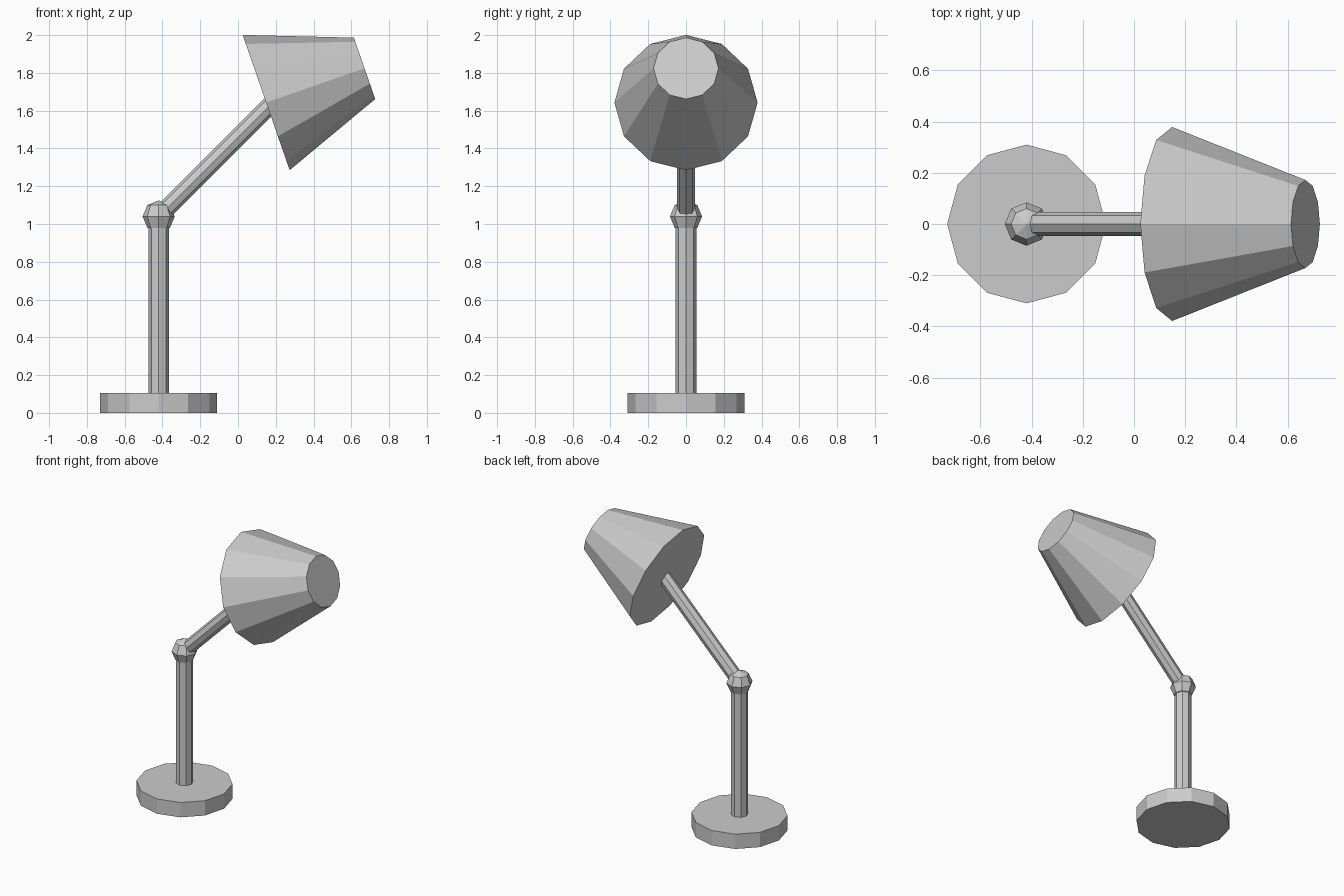
import bpy
from math import atan2, hypot

if "Cube" in bpy.data.objects:
    bpy.data.objects.remove(bpy.data.objects["Cube"])

X = -0.42  # stem axis


def tube(name, start, end, r1, r2, sides):
    """Capped cone or cylinder between two (x, z) points in the y = 0 plane."""
    dx, dz = end[0] - start[0], end[1] - start[1]
    bpy.ops.mesh.primitive_cone_add(
        vertices=sides, radius1=r1, radius2=r2, depth=hypot(dx, dz),
        location=((start[0] + end[0]) / 2, 0, (start[1] + end[1]) / 2),
        rotation=(0, atan2(dx, dz), 0))
    bpy.context.object.name = name


# Round foot and upright stem
tube("base", (X, 0), (X, 0.105), 0.31, 0.31, 12)
tube("post", (X, 0.08), (X, 1.0), 0.055, 0.055, 8)

# Elbow ball
bpy.ops.mesh.primitive_uv_sphere_add(segments=8, ring_count=4, radius=0.085,
                                     location=(X, 0, 1.04))
bpy.context.object.name = "elbow_joint"

# Slanted arm, running from the elbow into the shade
tube("arm", (X + 0.02, 1.06), (0.2, 1.66), 0.047, 0.047, 8)

# Tilted conical shade, wide end facing the arm
tube("shade", (0.149, 1.643), (0.67, 1.824), 0.379, 0.172, 12)
